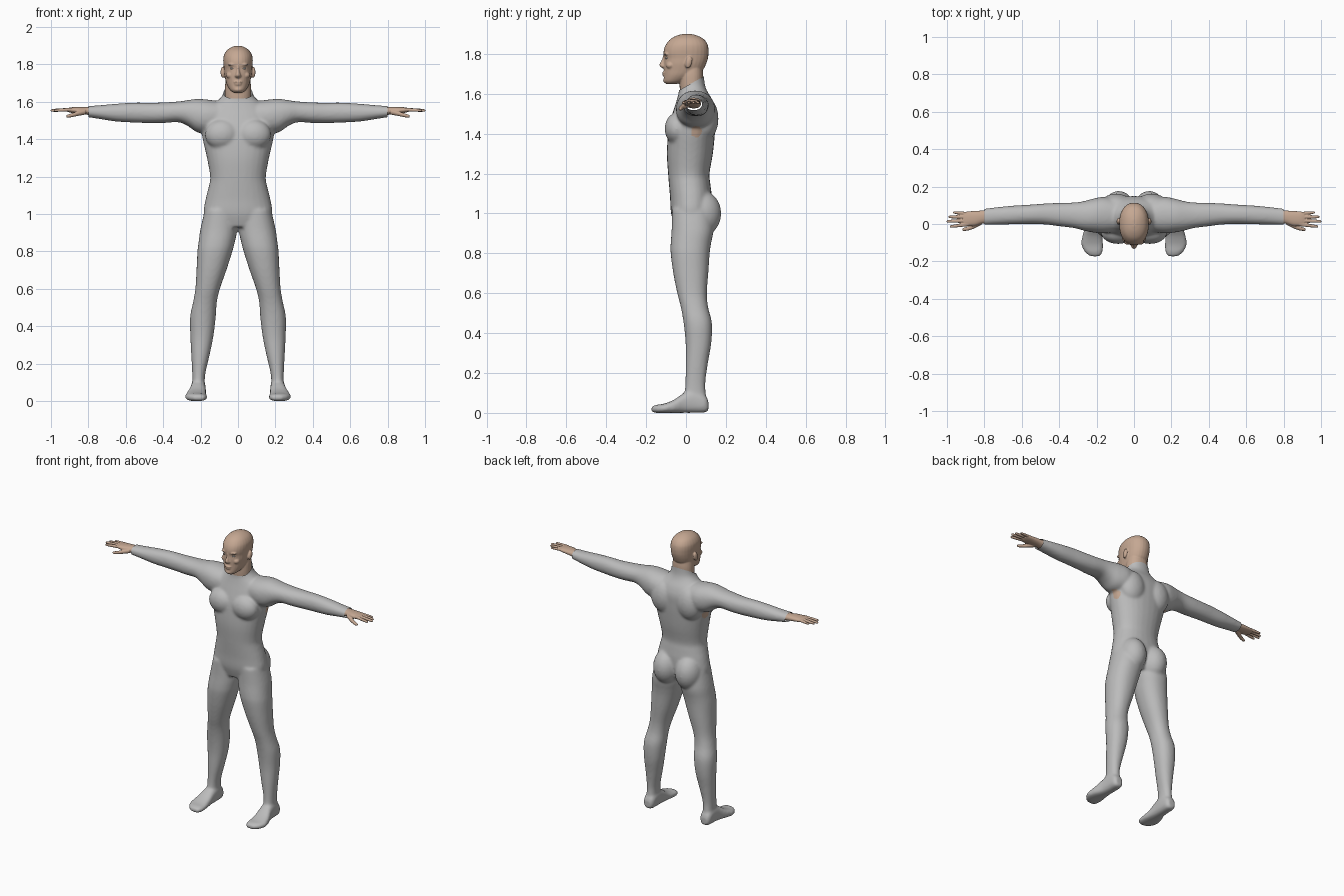
import bpy, bmesh, math
from mathutils import Matrix, Vector


def material(name, rgb):
    m = bpy.data.materials.new(name)
    m.diffuse_color = (*rgb, 1)
    return m


SUIT = material("suit grey", (0.50, 0.50, 0.50))
SKIN = material("skin tan", (0.56, 0.39, 0.29))
EYE = material("eye white", (0.72, 0.68, 0.64))


def spline(rows, steps=4):
    """Catmull-Rom smoothing of a list of cross-sections."""
    out = []
    for i in range(len(rows) - 1):
        p0, p1, p2 = rows[max(i - 1, 0)], rows[i], rows[i + 1]
        p3 = rows[min(i + 2, len(rows) - 1)]
        for k in range(steps):
            t = k / steps
            out.append([0.5 * (2 * b + (c - a) * t + (2 * a - 5 * b + 4 * c - d) * t * t
                               + (3 * b - a - 3 * c + d) * t ** 3)
                        for a, b, c, d in zip(p0, p1, p2, p3)])
    return out + [list(rows[-1])]


def loft(bm, axis, rows, s=1, n=28, p=2.2):
    """Closed tube; each row is (position on axis, a_min, a_max, b_min, b_max)."""
    rings = []
    for t, a0, a1, b0, b1 in spline(rows):
        ring = []
        for k in range(n):
            w = 2 * math.pi * k / n
            c, d = math.cos(w), math.sin(w)
            a = (a0 + a1) / 2 + (a1 - a0) / 2 * math.copysign(abs(c) ** (2 / p), c)
            b = (b0 + b1) / 2 + (b1 - b0) / 2 * math.copysign(abs(d) ** (2 / p), d)
            x, y, z = {'x': (t, a, b), 'y': (a, t, b), 'z': (a, b, t)}[axis]
            ring.append(bm.verts.new((s * x, y, z)))
        rings.append(ring)
    for r, q in zip(rings, rings[1:]):
        for k in range(n):
            bm.faces.new((r[k], r[(k + 1) % n], q[(k + 1) % n], q[k]))
    bm.faces.new(rings[0])
    bm.faces.new(rings[-1])


def sym(rows):
    return [(t, -h, h, b0, b1) for t, h, b0, b1 in rows]


def ball(bm, co, size, tilt=0):
    m = Matrix.Translation(co) @ Matrix.Rotation(tilt, 4, 'X') @ Matrix.Diagonal((*size, 1))
    bmesh.ops.create_uvsphere(bm, u_segments=24, v_segments=14, radius=1, matrix=m)


def fuse(name, bm, voxel, smooth, mats):
    """Merge overlapping parts into one smooth skin."""
    bmesh.ops.recalc_face_normals(bm, faces=bm.faces)
    me = bpy.data.meshes.new(name)
    bm.to_mesh(me)
    bm.free()
    ob = bpy.data.objects.new(name, me)
    bpy.context.collection.objects.link(ob)
    if voxel:
        r = ob.modifiers.new("fuse", 'REMESH')
        r.mode, r.voxel_size = 'VOXEL', voxel
        f = ob.modifiers.new("soften", 'SMOOTH')
        f.factor, f.iterations = 0.5, smooth
        dg = bpy.context.evaluated_depsgraph_get()
        me = bpy.data.meshes.new_from_object(ob.evaluated_get(dg))
        ob.modifiers.clear()
        ob.data = me
    me.materials.clear()
    for m in mats:
        me.materials.append(m)
    for f in me.polygons:
        f.use_smooth = True
        f.material_index = 0
    return ob


# Suit: torso and neck
bm = bmesh.new()
loft(bm, 'z', sym([
    (0.93, .14, -.055, .10), (1.00, .183, -.075, .125), (1.08, .173, -.08, .13),
    (1.15, .156, -.086, .122), (1.20, .149, -.09, .118), (1.30, .166, -.096, .135),
    (1.40, .189, -.09, .145), (1.46, .195, -.08, .148), (1.52, .19, -.062, .148),
    (1.57, .155, -.046, .132), (1.61, .105, -.036, .108), (1.64, .081, -.036, .096),
    (1.68, .074, -.036, .091), (1.74, .074, -.036, .089)]))
for s in (1, -1):
    # chest, shoulder blade and buttock
    ball(bm, (s * .085, -.045, 1.425), (.092, .062, .08))
    ball(bm, (s * .095, .095, 1.475), (.09, .068, .11))
    ball(bm, (s * .082, .078, 1.0), (.086, .099, .115))
    # arm
    loft(bm, 'x', [
        (.08, -.04, .13, 1.44, 1.60), (.16, -.05, .145, 1.43, 1.612),
        (.22, -.045, .135, 1.438, 1.616), (.27, -.035, .122, 1.472, 1.609),
        (.32, -.022, .115, 1.491, 1.602), (.40, -.012, .113, 1.487, 1.597),
        (.47, -.003, .11, 1.487, 1.595), (.55, .0, .104, 1.489, 1.596),
        (.65, -.002, .098, 1.495, 1.59), (.75, -.003, .088, 1.510, 1.581),
        (.83, -.006, .078, 1.522, 1.577)], s)
    # leg
    loft(bm, 'z', [
        (1.02, .01, .178, -.07, .13), (.92, .004, .201, -.072, .138),
        (.85, .017, .211, -.077, .126), (.80, .03, .217, -.077, .119),
        (.70, .062, .222, -.064, .112), (.60, .097, .228, -.044, .105),
        (.53, .113, .240, -.026, .111), (.45, .119, .256, -.012, .130),
        (.35, .131, .255, -.002, .127), (.25, .151, .250, -.002, .110),
        (.15, .174, .245, -.003, .097), (.09, .178, .245, -.01, .10),
        (.03, .178, .246, -.02, .105)], s)
    # foot
    loft(bm, 'y', [
        (.112, .190, .234, .012, .06), (.095, .176, .248, .002, .09),
        (.04, .172, .252, .0, .115), (-.01, .172, .258, .0, .10),
        (-.06, .169, .275, .0, .066), (-.11, .165, .282, .0, .046),
        (-.15, .168, .263, .0, .04), (-.174, .182, .232, .006, .03)], s, p=2.6)
body = fuse("body_suit", bm, 0.008, 8, [SUIT, SKIN])

# Trim the suit at collar and cuffs, then mark the underarm patches
bm = bmesh.new()
bm.from_mesh(body.data)
for co, no in (((0, -.03, 1.62), (0, -.49, .87)), ((.80, 0, 0), (1, 0, 0)), ((-.80, 0, 0), (-1, 0, 0))):
    bmesh.ops.bisect_plane(bm, geom=bm.verts[:] + bm.edges[:] + bm.faces[:],
                           plane_co=co, plane_no=no, clear_outer=True)
for f in bm.faces:
    c = f.calc_center_median()
    if .13 < abs(c.x) < .24 and math.hypot(c.y - .052, c.z - 1.41) < .028:
        f.material_index = 1
bm.to_mesh(body.data)
bm.free()

# Head and neck
bm = bmesh.new()
loft(bm, 'z', sym([
    (1.648, .022, -.098, -.05), (1.662, .042, -.111, -.005), (1.69, .059, -.111, .045),
    (1.72, .068, -.111, .085), (1.75, .074, -.111, .101), (1.778, .076, -.109, .11),
    (1.80, .078, -.113, .113), (1.825, .079, -.11, .113), (1.85, .075, -.099, .107),
    (1.875, .060, -.077, .088), (1.892, .036, -.045, .055), (1.90, .012, -.012, .024)]))
loft(bm, 'z', sym([
    (1.56, .066, -.026, .085), (1.62, .070, -.031, .09), (1.66, .070, -.032, .087),
    (1.70, .068, -.03, .086), (1.75, .06, -.02, .08)]))
# nose
loft(bm, 'z', sym([
    (1.795, .007, -.115, -.08), (1.77, .009, -.121, -.08), (1.75, .013, -.133, -.08),
    (1.738, .018, -.131, -.08), (1.728, .012, -.118, -.08)]))
# lips and chin
ball(bm, (0, -.108, 1.706), (.024, .012, .006))
ball(bm, (0, -.106, 1.694), (.021, .012, .006))
ball(bm, (0, -.098, 1.666), (.024, .017, .014))
for s in (1, -1):
    # brow, cheek and ear
    ball(bm, (s * .03, -.098, 1.799), (.025, .014, .007))
    ball(bm, (s * .042, -.078, 1.742), (.022, .022, .018))
    ball(bm, (s * .083, .014, 1.758), (.010, .017, .030), -.25)
    ball(bm, (s * .078, .006, 1.748), (.010, .012, .018))
fuse("head", bm, 0.0042, 3, [SKIN])

# Eyes
bm = bmesh.new()
for s in (1, -1):
    ball(bm, (s * .031, -.093, 1.779), (.013, .011, .006))
fuse("eyes", bm, 0, 0, [EYE])

# Hands: finger rows are (tip x, root y, tip y, radius)
FINGERS = [(.985, -.002, -.014, .0092), (1.002, .018, .014, .0095),
           (.992, .038, .038, .0092), (.968, .056, .062, .0082)]
bm = bmesh.new()
for s in (1, -1):
    loft(bm, 'x', [
        (.775, .002, .076, 1.526, 1.573), (.81, .003, .072, 1.532, 1.573),
        (.85, -.010, .070, 1.536, 1.573), (.89, -.012, .067, 1.541, 1.571),
        (.912, -.008, .062, 1.547, 1.567)], s)
    for tip, y0, y1, r in FINGERS:
        rows = []
        for t, k in ((0, 1), (.35, 1), (.7, .92), (.93, .75), (1, .35)):
            x, y, z = .885 + (tip - .885) * t, y0 + (y1 - y0) * t, 1.559 - .005 * t
            rows.append((x, y - r * k, y + r * k, z - r * k, z + r * k))
        loft(bm, 'x', rows, s, n=16)
    # thumb
    loft(bm, 'x', [
        (.815, -.004, .03, 1.532, 1.562), (.85, -.022, .008, 1.526, 1.552),
        (.88, -.033, -.010, 1.520, 1.542), (.905, -.037, -.018, 1.516, 1.534),
        (.918, -.036, -.024, 1.518, 1.529)], s, n=16)
fuse("hands", bm, 0.003, 2, [SKIN])
